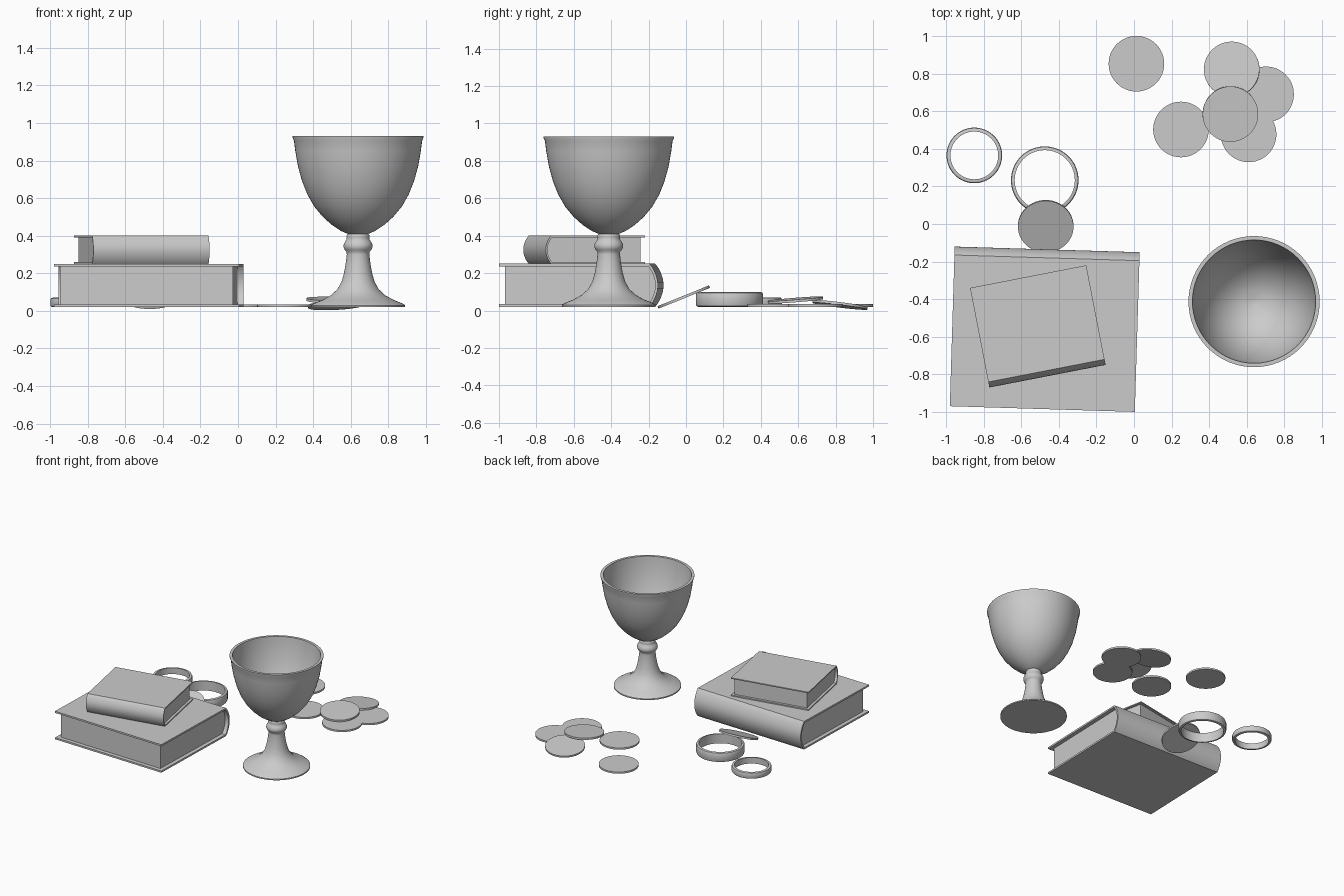
import bpy, bmesh, math
from mathutils import Matrix

if "Cube" in bpy.data.objects:
    bpy.data.objects.remove(bpy.data.objects["Cube"])


def finish(bm, name, loc, rot=(0, 0, 0), angle=35):
    bmesh.ops.recalc_face_normals(bm, faces=bm.faces)
    me = bpy.data.meshes.new(name)
    bm.to_mesh(me)
    bm.free()
    ob = bpy.data.objects.new(name, me)
    bpy.context.collection.objects.link(ob)
    ob.location = loc
    ob.rotation_euler = [math.radians(a) for a in rot]
    bpy.ops.object.select_all(action='DESELECT')
    ob.select_set(True)
    bpy.context.view_layer.objects.active = ob
    bpy.ops.object.shade_smooth_by_angle(angle=math.radians(angle))
    return ob


def lathe(name, profile, loc, rot=(0, 0, 0), closed=False, steps=64, angle=35):
    bm = bmesh.new()
    vs = [bm.verts.new((r, 0, z)) for r, z in profile]
    es = [bm.edges.new(p) for p in zip(vs, vs[1:])]
    if closed:
        es.append(bm.edges.new((vs[-1], vs[0])))
    bmesh.ops.spin(bm, geom=vs + es, cent=(0, 0, 0), axis=(0, 0, 1),
                   angle=math.tau, steps=steps, use_duplicate=False)
    bmesh.ops.remove_doubles(bm, verts=bm.verts, dist=1e-5)
    return finish(bm, name, loc, rot, angle)


def extrude_x(name, outline, width, loc, rot):
    # outline in the y-z plane, extruded along x
    bm = bmesh.new()
    f = bm.faces.new([bm.verts.new((-width / 2, y, z)) for y, z in outline])
    g = bmesh.ops.extrude_face_region(bm, geom=[f])['geom']
    bmesh.ops.translate(bm, vec=(width, 0, 0),
                        verts=[v for v in g if isinstance(v, bmesh.types.BMVert)])
    return finish(bm, name, loc, rot)


def spine_arc(y, z0, z1, bulge, n=14):
    return [(y + bulge * math.sin(math.pi * i / n) ** 0.8,
             z0 + (z1 - z0) * i / n) for i in range(n + 1)]


def book(name, width, depth, height, t, bulge, inset, loc, rot_z):
    fore, back = -depth / 2, depth / 2 - bulge
    outer = spine_arc(back, 0, height, bulge)
    inner = spine_arc(back - t * 0.5, t, height - t, bulge - t * 0.5)
    # wraparound cover with rounded spine
    cover = [(fore, 0)] + outer + [(fore, height), (fore, height - t)] \
        + inner[::-1] + [(fore, t)]
    extrude_x(name + "_cover", cover, width, loc, (0, 0, rot_z))
    # page block
    pages = [(fore + inset, t)] + inner + [(fore + inset, height - t)]
    extrude_x(name + "_pages", pages, width - 2 * inset, loc, (0, 0, rot_z))


# stacked books
book("large_book", 0.985, 0.85, 0.23, 0.014, 0.045, 0.032, (-0.475, -0.56, 0.02), -1.75)
book("small_book", 0.63, 0.54, 0.15, 0.009, 0.03, 0.02, (-0.512, -0.545, 0.25), 191)

# goblet: foot, stem, knob, bowl outside, rim, bowl inside
goblet = [(0, 0.02), (0.25, 0.02), (0.25, 0.03), (0.235, 0.04), (0.19, 0.058),
          (0.145, 0.083), (0.11, 0.115), (0.088, 0.155), (0.075, 0.20), (0.066, 0.25),
          (0.06, 0.30), (0.061, 0.315), (0.071, 0.325), (0.077, 0.34), (0.076, 0.355),
          (0.068, 0.37), (0.061, 0.38), (0.06, 0.39), (0.062, 0.40), (0.055, 0.41),
          (0.09, 0.425), (0.14, 0.458), (0.187, 0.50), (0.233, 0.555), (0.27, 0.62),
          (0.298, 0.69), (0.32, 0.77), (0.334, 0.85), (0.341, 0.905), (0.349, 0.924),
          (0.349, 0.93), (0.328, 0.93), (0.325, 0.90), (0.318, 0.84), (0.303, 0.77),
          (0.282, 0.69), (0.254, 0.62), (0.217, 0.555), (0.172, 0.503), (0.12, 0.462),
          (0.06, 0.435), (0.02, 0.43), (0, 0.425)]
lathe("goblet", goblet, (0.639, -0.413, 0), angle=50)


# rings with softened outer edges
def ring(name, r_out, r_in, h, loc):
    b = min(h * 0.2, (r_out - r_in) * 0.6)
    prof = [(r_in, 0), (r_out - b, 0), (r_out - b * 0.3, b * 0.3), (r_out, b),
            (r_out, h - b), (r_out - b * 0.3, h - b * 0.3), (r_out - b, h), (r_in, h)]
    lathe(name, prof, loc, closed=True)


ring("large_ring", 0.18, 0.16, 0.078, (-0.475, 0.233, 0.02))
ring("small_ring", 0.148, 0.127, 0.05, (-0.85, 0.365, 0.02))

# coins: x, y, centre height, tilt about x and y
coins = [(0.013, 0.853, 0.027, 0, 0), (0.25, 0.503, 0.027, 0, 0),
         (0.703, 0.69, 0.027, 0, 0), (0.61, 0.477, 0.027, 0, 0),
         (0.52, 0.823, 0.03, -7, -3), (0.513, 0.585, 0.056, 4.5, 2),
         (-0.47, -0.012, 0.072, 22, 0)]
T = 0.007
for i, (x, y, z, rx, ry) in enumerate(coins):
    lathe("coin_%d" % (i + 1), [(0, -T), (0.148, -T), (0.148, T), (0, T)],
          (x, y, z), (rx, ry, 0), steps=48)
